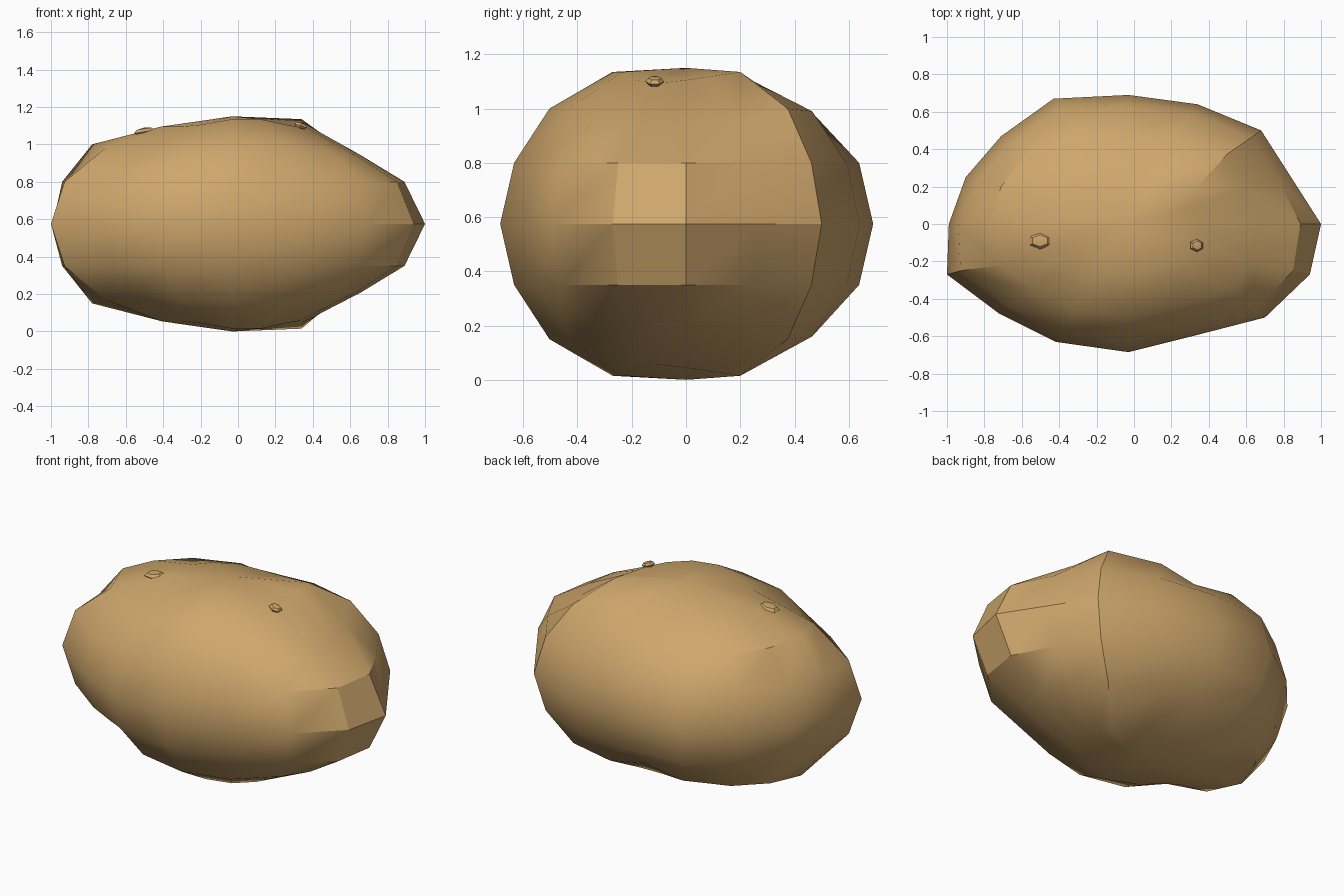
import bpy, bmesh
from mathutils import Vector, Matrix

if "Cube" in bpy.data.objects:
    bpy.data.objects.remove(bpy.data.objects["Cube"])

SKIN = bpy.data.materials.new("tan_skin")
SKIN.use_nodes = True
TAN = (0.62, 0.385, 0.15, 1)
SKIN.diffuse_color = TAN
SKIN.node_tree.nodes["Principled BSDF"].inputs["Base Color"].default_value = TAN


def finish(bm, name):
    bmesh.ops.recalc_face_normals(bm, faces=bm.faces)
    mesh = bpy.data.meshes.new(name)
    bm.to_mesh(mesh)
    bm.free()
    mesh.materials.append(SKIN)
    obj = bpy.data.objects.new(name, mesh)
    bpy.context.collection.objects.link(obj)
    bpy.ops.object.select_all(action='DESELECT')
    obj.select_set(True)
    bpy.context.view_layer.objects.active = obj
    bpy.ops.object.shade_smooth_by_angle(angle=0.56)
    return obj


# Widest outline of the tuber, anticlockwise from +x
OUTLINE = [(1, 0), (.84, .25), (.68, .5), (.34, .64), (-.03, .69), (-.43, .67),
           (-.71, .47), (-.9, .25), (-.99, 0), (-1, -.27), (-.72, -.48),
           (-.42, -.63), (-.03, -.685), (.35, -.59), (.7, -.5), (.94, -.27)]
# Shrink factor and height above the middle for each higher ring
RINGS = [(1, 0), (.925, .225), (.735, .425), (.395, .56)]
# Dents and lumps: (ring, segment) -> x, y, height
NUDGE = {
    (1, 0): (.89, 0, .225), (1, 8): (-.94, 0, .225), (1, 15): (.85, -.25, .225),
    (2, 0): (.66, 0, .365), (2, 1): (.59, .19, .38), (2, 2): (.5, .375, .425),
    (2, 3): (.19, .465, .415), (2, 4): (-.04, .475, .365), (2, 5): (-.31, .475, .4),
    (2, 6): (-.57, .38, .4), (2, 7): (-.71, .2, .415), (2, 8): (-.78, 0, .425),
    (2, 9): (-.71, -.22, .405), (2, 10): (-.53, -.35, .365),
    (2, 11): (-.32, -.46, .415), (2, 14): (.53, -.35, .365), (2, 15): (.63, -.2, .365),
    (3, 0): (.34, 0, .53), (3, 1): (.34, .1, .545), (3, 2): (.34, .2, .56),
    (3, 3): (.13, .25, .525), (3, 4): (-.03, .265, .515), (3, 5): (-.17, .25, .52),
    (3, 11): (-.2, -.25, .53), (3, 14): (.26, -.19, .53), (3, 15): (.33, -.11, .518),
}
MID = .575
CENTRE = -.03


def ring_point(ring, seg):
    if (ring, seg) in NUDGE:
        return NUDGE[ring, seg]
    x, y = OUTLINE[seg]
    factor, height = RINGS[ring]
    if ring == 3 and 5 < seg < 11:
        height = .52          # flatter shoulder toward -x
    return CENTRE + (x - CENTRE) * factor, y * factor, height


# Tuber body: stacked rings, the same above and below the middle
bm = bmesh.new()
loops = []
for level in range(-3, 4):
    sign = -1 if level < 0 else 1
    loop = []
    for seg in range(len(OUTLINE)):
        x, y, h = ring_point(abs(level), seg)
        loop.append(bm.verts.new((x, y, MID + sign * h)))
    loops.append(loop)
count = len(OUTLINE)
for low, high in zip(loops, loops[1:]):
    for i in range(count):
        j = (i + 1) % count
        bm.faces.new((low[i], low[j], high[j], high[i]))
for loop, z in ((loops[0], 0), (loops[-1], 2 * MID)):
    pole = bm.verts.new((CENTRE, 0, z))
    for i in range(count):
        bm.faces.new((loop[i], loop[(i + 1) % count], pole))
finish(bm, "tuber_body")


# Small raised buds on the top
def bud(name, centre, size, tilt):
    bm = bmesh.new()
    bmesh.ops.create_uvsphere(bm, u_segments=6, v_segments=4, radius=1)
    bmesh.ops.transform(bm, verts=bm.verts,
                        matrix=Matrix.Rotation(tilt, 4, 'Y') @ Matrix.Diagonal((*size, 1)))
    obj = finish(bm, name)
    obj.location = Vector(centre)


bud("large_bud", (-.5, -.09, 1.068), (.065, .045, .022), -.15)
bud("small_bud", (.335, -.115, 1.1), (.04, .034, .018), .3)
